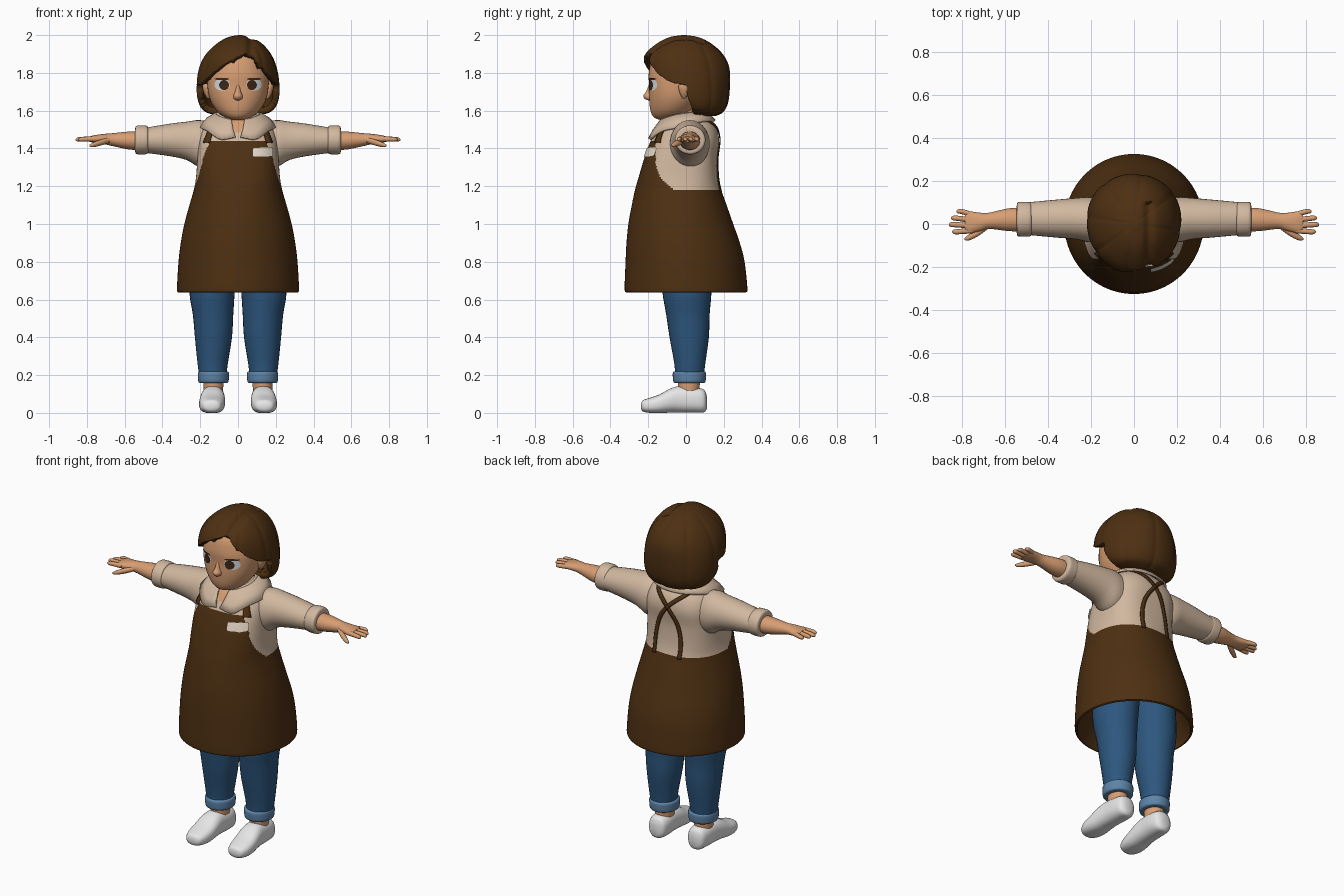
import bpy, bmesh, math
from mathutils import Vector
from mathutils.bvhtree import BVHTree

if "Cube" in bpy.data.objects:
    bpy.data.objects.remove(bpy.data.objects["Cube"])

COLS = {"brown": (.075, .029, .006), "shirt_beige": (.64, .48, .35), "skin": (.68, .34, .17),
        "denim": (.026, .095, .21), "denim_cuff": (.11, .23, .39), "shoe_white": (.8, .8, .8),
        "tag_cream": (.8, .7, .58), "eye_white": (.7, .75, .8), "iris_brown": (.05, .02, .008)}
MATS = {}
for n, c in COLS.items():
    MATS[n] = bpy.data.materials.new(n)
    MATS[n].diffuse_color = (*c, 1)


def dense(rows, k):
    """Catmull-Rom interpolation of a list of tuples."""
    out = []
    for i in range(len(rows) - 1):
        a, b, c, d = (rows[min(max(i + j, 0), len(rows) - 1)] for j in (-1, 0, 1, 2))
        for s in range(k):
            t = s / k
            out.append(tuple(.5 * (2*q + (r-p)*t + (2*p-5*q+4*r-w)*t*t + (3*q-p-3*r+w)*t**3)
                             for p, q, r, w in zip(a, b, c, d)))
    return out + [tuple(rows[-1])]


def finish(name, bm, mats, mirror=False, thick=0, rule=None, offset=-1):
    bmesh.ops.recalc_face_normals(bm, faces=bm.faces[:])
    for f in bm.faces:
        f.smooth = True
        if rule:
            f.material_index = rule(f.calc_center_median())
    me = bpy.data.meshes.new(name)
    tree = BVHTree.FromBMesh(bm)
    bm.to_mesh(me)
    bm.free()
    ob = bpy.data.objects.new(name, me)
    bpy.context.collection.objects.link(ob)
    for m in mats:
        me.materials.append(MATS[m])
    if thick:
        s = ob.modifiers.new("thickness", "SOLIDIFY")
        s.thickness, s.offset = thick, offset
    if mirror:
        ob.modifiers.new("mirror", "MIRROR").use_clip = False
    bpy.context.view_layer.objects.active = ob
    ob.select_set(True)
    bpy.ops.object.shade_smooth_by_angle(angle=math.radians(50))
    ob.select_set(False)
    return tree


def grid(rows, loop=False, caps=False):
    bm = bmesh.new()
    vs = [[bm.verts.new(p) for p in r] for r in rows]
    n = len(rows[0])
    for a, b in zip(vs, vs[1:]):
        for j in range(n if loop else n - 1):
            k = (j + 1) % n
            bm.faces.new((a[j], a[k], b[k], b[j]))
    if caps:
        bm.faces.new(vs[0])
        bm.faces.new(vs[-1])
    return bm


def rings(rows, axis="z", n=32, k=4):
    """Rows: position on axis, two centres, two radii, roundness exponent."""
    out = []
    for p, a, b, ra, rb, e in dense(rows, k):
        ring = []
        for j in range(n):
            t = 2 * math.pi * j / n
            c, s = math.cos(t), math.sin(t)
            u = a + ra * math.copysign(abs(c) ** (2 / e), c)
            v = b + rb * math.copysign(abs(s) ** (2 / e), s)
            ring.append({"z": (u, v, p), "x": (p, u, v), "y": (u, p, max(v, 0))}[axis])
        out.append(ring)
    return out


def loft(name, rows, mat, axis="z", n=32, k=4, mirror=False):
    return finish(name, grid(rings(rows, axis, n, k), True, True), [mat], mirror)


# Torso and apron in one body: z, front y, back y, half width, exponent
prof = [(.85, -.22, .22, .22, 2), (.68, -.30, .30, .30, 2), (.642, -.308, .308, .308, 2), (.64, -.318, .318, .318, 2),
        (.66, -.325, .325, .323, 2), (.80, -.32, .31, .315, 2), (.9, -.315, .285, .303, 2), (1, -.305, .25, .284, 2),
        (1.1, -.287, .215, .257, 2.1), (1.18, -.27, .187, .234, 2.3), (1.25, -.25, .172, .222, 2.6),
        (1.35, -.22, .166, .215, 2.8), (1.44, -.187, .175, .21, 2.7), (1.5, -.155, .165, .195, 2.4),
        (1.54, -.125, .142, .165, 2.2), (1.57, -.09, .11, .12, 2), (1.59, -.05, .07, .06, 2)]


def body_rule(c):
    edge = -.16 + .10 * (max(0, 1.32 - c.z) / .14) ** 2
    if c.z < 1.18 or (c.z < 1.44 and c.y < edge):
        return 0
    return 2 if c.z > 1.48 and c.y < 0 and abs(c.x) < (c.z - 1.48) * .9 else 1


body = finish("apron_and_shirt", grid(rings([(z, 0, (f + b) / 2, w, (b - f) / 2, e) for z, f, b, w, e in prof],
              n=144, k=7), True, True), ["brown", "shirt_beige", "skin"], rule=body_rule)


def lift(p, d):
    """Push a point out to at least d above the body."""
    loc, no = body.find_nearest(Vector(p))[:2]
    return loc + no * d if (Vector(p) - loc).dot(no) < d else Vector(p)


# Apron straps, crossing on the back
pts = []
for p in dense([(.165, -.15, 1.43), (.15, -.13, 1.5), (.135, -.06, 1.56), (.125, .05, 1.57), (.09, .14, 1.54),
                (0, .18, 1.46), (-.06, .18, 1.37), (-.085, .18, 1.27), (-.085, .19, 1.17)], 6):
    loc, no = body.find_nearest(Vector(p))[:2]
    pts.append((loc, no))
rows = []
for i, (loc, no) in enumerate(pts):
    side = (pts[min(i + 1, len(pts) - 1)][0] - pts[max(i - 1, 0)][0]).cross(no).normalized()
    w = .011 + .012 * max(0, 1 - i / 10)
    rows.append([lift(loc + side * w * s, .005) for s in (-1, 0, 1)])
finish("apron_strap", grid(rows), ["brown"], mirror=True, thick=.006, offset=0)

# Folded collar: opening angle, radius, z and front drop of each row
rows = []
for g, r, rf, z, drop in ((.35, .085, .02, 1.55, .03), (.35, .085, .025, 1.59, .045),
                          (.25, .10, .03, 1.595, .06), (.15, .125, .035, 1.57, .075), (.07, .14, .045, 1.535, .075)):
    row = []
    for i in range(49):
        t = g + (2 * math.pi - 2 * g) * i / 48
        f = (1 + math.cos(t)) / 2
        tip = .03 * math.exp(-((min(t, 2 * math.pi - t) - .5) / .3) ** 2) * (r > .12)
        R = r + rf * f
        row.append(lift((R * math.sin(t), -R * math.cos(t), z - drop * f - tip), .012))
    rows.append(row)
finish("collar", grid(rows), ["shirt_beige"], thick=.012, offset=0)

# Sleeves, cuffs, forearms, hands
loft("sleeve", [(.12, .02, 1.42, .09, .11, 2), (.2, .02, 1.425, .105, .125, 2), (.27, .025, 1.44, .096, .102, 2),
                (.36, .025, 1.445, .088, .086, 2), (.5, .025, 1.443, .075, .065, 2)], "shirt_beige", "x", mirror=True)
loft("sleeve_cuff", [(.477, .022, 1.445, .06, .055, 2), (.48, .022, 1.445, .078, .073, 2), (.51, .022, 1.445, .081, .077, 2),
                     (.54, .022, 1.445, .078, .073, 2), (.545, .022, 1.445, .055, .05, 2)], "shirt_beige", "x", mirror=True)
loft("forearm_and_palm", [(.5, .02, 1.44, .055, .05, 2), (.58, .02, 1.442, .053, .047, 2), (.67, .015, 1.447, .038, .033, 2),
                          (.71, .01, 1.45, .042, .027, 2), (.76, .008, 1.45, .05, .02, 2.3),
                          (.785, .008, 1.449, .045, .014, 2.3)], "skin", "x", mirror=True)
for i, (y0, y1, x1) in enumerate([(.043, .058, .825), (.018, .027, .85), (-.008, -.003, .86), (-.03, -.036, .845)]):
    loft("finger_%d" % (i + 1), [(.75, y0, 1.45, .013, .014, 2), (x1 - .025, y1, 1.449, .012, .012, 2),
                                 (x1 - .007, y1, 1.447, .009, .009, 2), (x1, y1, 1.447, .003, .003, 2)], "skin", "x", 12, mirror=True)
loft("thumb", [(.68, -.01, 1.445, .015, .015, 2), (.73, -.042, 1.43, .018, .016, 2), (.77, -.064, 1.418, .013, .012, 2),
               (.787, -.07, 1.414, .004, .004, 2)], "skin", "x", 14, mirror=True)

# Trousers, turn-ups, ankles, shoes
loft("trouser_leg", [(.18, .133, .018, .07, .075, 2), (.26, .134, .02, .08, .082, 2), (.4, .13, .017, .098, .104, 2),
                     (.52, .132, .01, .107, .115, 2), (.64, .137, .005, .12, .13, 2), (.82, .125, 0, .125, .14, 2)], "denim", mirror=True)
loft("trouser_turn_up", [(.158, .13, .018, .06, .065, 2), (.162, .13, .018, .078, .083, 2), (.19, .13, .018, .082, .088, 2),
                         (.216, .13, .018, .08, .086, 2), (.221, .13, .018, .06, .065, 2)], "denim_cuff", mirror=True)
loft("ankle", [(.08, .13, .015, .05, .055, 2), (.2, .13, .015, .054, .06, 2)], "skin", mirror=True)
loft("shoe", [(-.238, .14, .035, .02, .012, 2), (-.228, .14, .037, .045, .03, 2.3), (-.19, .14, .04, .062, .04, 2.6),
              (-.14, .138, .048, .068, .05, 2.5), (-.08, .135, .066, .066, .064, 2.4), (-.03, .133, .072, .062, .07, 2.4),
              (.05, .13, .068, .06, .066, 2.5), (.095, .13, .063, .05, .06, 2.4), (.11, .13, .055, .025, .035, 2)],
     "shoe_white", "y", mirror=True)

# Neck, head, nose and ears
loft("neck", [(1.48, 0, -.01, .08, .08, 2), (1.62, 0, -.01, .07, .07, 2)], "skin")
head = loft("head", [(1.55, 0, -.09, .035, .045, 2), (1.565, 0, -.09, .07, .08, 2), (1.6, 0, -.075, .113, .113, 2),
                     (1.66, 0, -.055, .148, .14, 2.1), (1.73, 0, -.045, .162, .15, 2.2), (1.8, 0, -.04, .162, .157, 2.1),
                     (1.88, 0, -.03, .14, .145, 2), (1.94, 0, -.02, .08, .09, 2)], "skin", n=64, k=6)
loft("nose", [(1.655, 0, -.19, .008, .012, 2), (1.663, 0, -.193, .022, .026, 2), (1.68, 0, -.194, .024, .032, 2),
              (1.70, 0, -.19, .016, .022, 2), (1.74, 0, -.185, .008, .01, 2)], "skin", n=20)
loft("ear", [(1.665, .157, -.01, .006, .008, 2), (1.69, .163, -.01, .016, .022, 2), (1.73, .168, -.01, .02, .03, 2),
             (1.76, .165, -.01, .008, .01, 2)], "skin", n=20, mirror=True)


def patch(name, tree, cx, cz, rx, rz, off, mat, e=2, tilt=0, mirror=False):
    """Thin plate laid on a surface by casting rays from the front."""
    rows = []
    for r in (.02, .35, .7, 1):
        row = []
        for j in range(32):
            t = math.pi * j / 16
            c, s = math.cos(t), math.sin(t)
            u = r * rx * math.copysign(abs(c) ** (2 / e), c)
            v = r * rz * math.copysign(abs(s) ** (2 / e), s)
            x, z = cx + u - v * tilt, cz + v + u * tilt
            loc, no = tree.ray_cast(Vector((x, -1, z)), Vector((0, 1, 0)))[:2]
            row.append(loc + no * (off if no.y < 0 else -off))
        rows.append(row)
    bm = grid(rows, True)
    bm.faces.new([v for v in bm.verts][:32])
    finish(name, bm, [mat], mirror)


# Eyes and name tag plate
patch("eye_white", head, .083, 1.738, .04, .032, .003, "eye_white", mirror=True)
patch("iris", head, .072, 1.736, .025, .027, .005, "iris_brown", mirror=True)
patch("eyelash", head, .083, 1.768, .038, .006, .005, "iris_brown", mirror=True)
patch("tag", body, .127, 1.378, .052, .026, .009, "tag_cream", e=6, tilt=.05)

# Bobbed hair: shell with soft locks and a parting, opened over the face
hair = rings([(1.572, 0, .09, .10, .07, 2), (1.595, 0, .075, .175, .125, 2), (1.65, 0, .03, .213, .195, 2.1),
              (1.74, 0, .01, .219, .223, 2.1), (1.83, 0, -.003, .205, .232, 2), (1.9, .003, -.01, .172, .205, 2),
              (1.955, .008, -.01, .12, .145, 2), (1.988, .01, -.01, .065, .08, 2), (2, .01, -.01, .01, .012, 2)], n=160, k=12)
bm = grid(hair, True, True)
for v in bm.verts:
    t = math.atan2(v.co.y, v.co.x)
    low = 1 - max(0, v.co.z - 1.9) * 8
    k = 1 - .022 * (1 - abs(math.sin(4 * t + .6))) ** 3 * max(0, low)
    if v.co.y < .1 and v.co.z > 1.82:
        k -= .05 * math.exp(-((v.co.x - .07) / .022) ** 2)
    v.co = Vector((0, 0, 1.75)) + (v.co - Vector((0, 0, 1.75))) * k


def face_opening(c):
    d = c.x - .06
    fringe = max(1.905 - (.3 * -d + 1.4 * d * d if d < 0 else 1.1 * d), 1.735)
    return c.y < .0 + .04 * max(0, 1.68 - c.z) / .1 and c.z < fringe


bmesh.ops.delete(bm, geom=[f for f in bm.faces if face_opening(f.calc_center_median())], context="FACES")
for _ in range(5):
    bmesh.ops.smooth_vert(bm, verts=[v for v in bm.verts if v.is_boundary], factor=.5,
                          use_axis_x=True, use_axis_y=True, use_axis_z=True)
finish("hair", bm, ["brown"], thick=.035)

for m in bpy.data.materials:
    if m.users and not m.is_grease_pencil:
        m.use_nodes = True
        m.node_tree.nodes["Principled BSDF"].inputs["Base Color"].default_value = m.diffuse_color
